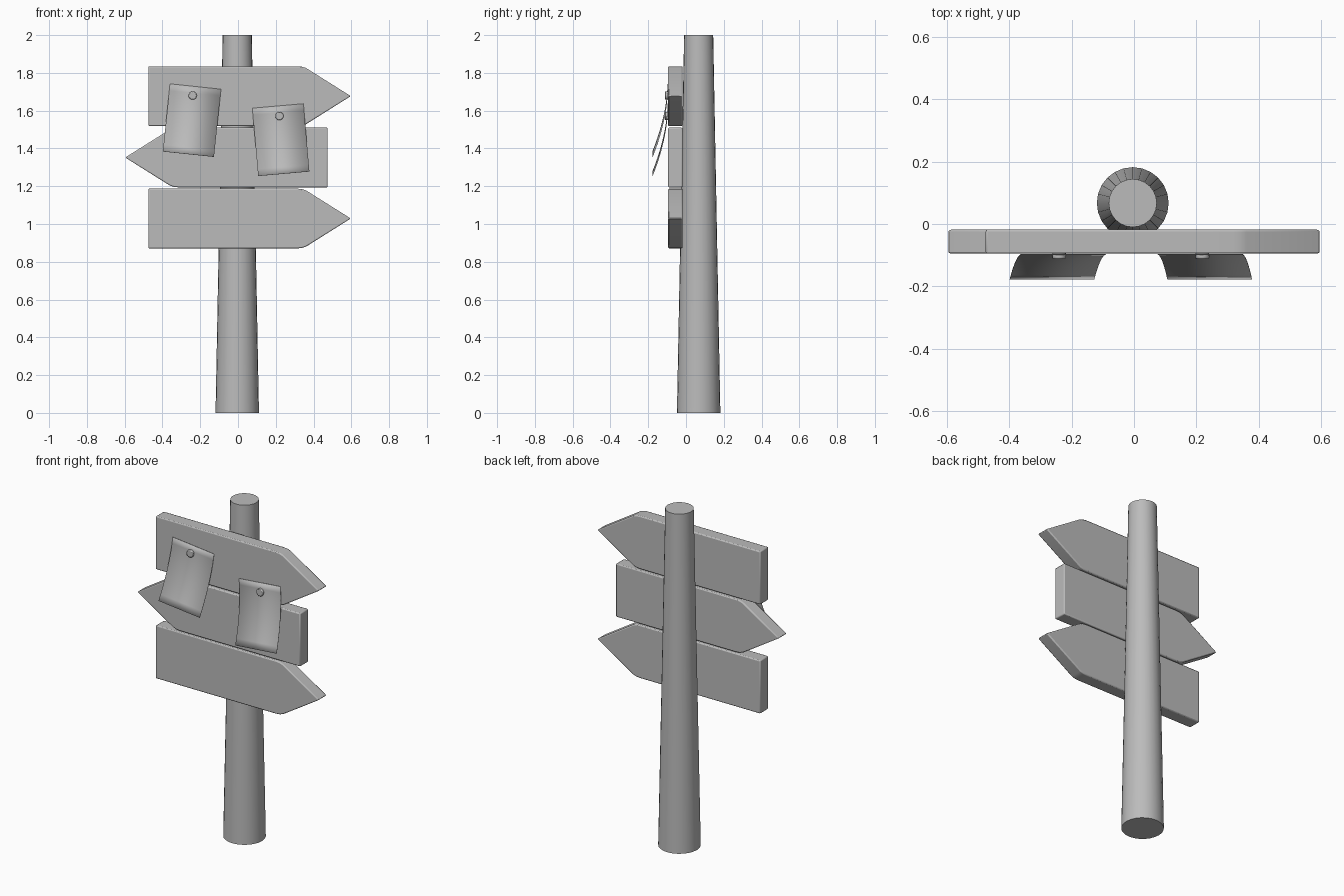
import bpy
import bmesh
from math import radians, sin, cos
from mathutils import Vector

cube = bpy.data.objects.get("Cube")
if cube:
    bpy.data.objects.remove(cube, do_unlink=True)

GREY = (0.5, 0.5, 0.5, 1)
mat = bpy.data.materials.new("plain grey")
mat.use_nodes = True
mat.diffuse_color = GREY
mat.node_tree.nodes["Principled BSDF"].inputs["Base Color"].default_value = GREY

BOARD_FRONT, BOARD_BACK = -0.095, -0.018


def finish(obj, angle=35):
    """Give an object its colour and smooth shading with sharp edges."""
    obj.data.materials.append(mat)
    bpy.ops.object.select_all(action="DESELECT")
    obj.select_set(True)
    bpy.context.view_layer.objects.active = obj
    bpy.ops.object.shade_smooth_by_angle(angle=radians(angle))


def mesh_object(name, bm):
    mesh = bpy.data.meshes.new(name)
    bmesh.ops.recalc_face_normals(bm, faces=bm.faces)
    bm.to_mesh(mesh)
    bm.free()
    obj = bpy.data.objects.new(name, mesh)
    bpy.context.collection.objects.link(obj)
    return obj


def add_bevel(obj, width, segments):
    bevel = obj.modifiers.new("soft edges", "BEVEL")
    bevel.width = width
    bevel.segments = segments
    bevel.limit_method = "ANGLE"


def arrow_board(name, z, side):
    """Plank with one square end and one pointed end towards side."""
    half = 0.158
    upper = [(-0.475, half), (0.315, half), (0.338, half - 0.002), (0.36, half - 0.009)]
    lower = [(x, -h) for x, h in reversed(upper)]
    outline = upper + [(0.597, 0)] + lower
    bm = bmesh.new()
    face = bm.faces.new([bm.verts.new((side * x, BOARD_FRONT, z + h)) for x, h in outline])
    solid = bmesh.ops.extrude_face_region(bm, geom=[face])
    verts = [v for v in solid["geom"] if isinstance(v, bmesh.types.BMVert)]
    bmesh.ops.translate(bm, verts=verts, vec=(0, BOARD_BACK - BOARD_FRONT, 0))
    obj = mesh_object(name, bm)
    add_bevel(obj, 0.006, 2)
    finish(obj)


def paper_note(name, x, z, tilt):
    """Sheet hanging from its top edge, curling away from the board."""
    rows, width, length = 10, 0.272, 0.36
    right = Vector((cos(tilt), 0, sin(tilt)))
    down = Vector((sin(tilt), 0, -cos(tilt)))
    bm = bmesh.new()
    previous = None
    for i in range(rows + 1):
        t = i / rows
        curl = Vector((x, BOARD_FRONT - 0.003 - 0.08 * t ** 1.8, z))
        row = [bm.verts.new(curl + down * length * t + right * s * width / 2) for s in (-1, 1)]
        if previous:
            bm.faces.new((previous[0], row[0], row[1], previous[1]))
        previous = row
    obj = mesh_object(name, bm)
    thick = obj.modifiers.new("paper thickness", "SOLIDIFY")
    thick.thickness = 0.002
    finish(obj)


def pin(name, x, z):
    """Round pin head pressed through a note."""
    bpy.ops.mesh.primitive_cylinder_add(vertices=16, radius=0.022, depth=0.02,
                                        location=(x, -0.102, z), rotation=(radians(90), 0, 0))
    obj = bpy.context.object
    obj.name = name
    add_bevel(obj, 0.004, 2)
    finish(obj)


# Tapered post
bpy.ops.mesh.primitive_cone_add(vertices=24, radius1=0.115, radius2=0.077, depth=2,
                                location=(-0.004, 0.067, 1))
post = bpy.context.object
post.name = "post"
finish(post)

# Direction boards
arrow_board("top_board", 1.677, 1)
arrow_board("middle_board", 1.352, -1)
arrow_board("bottom_board", 1.029, 1)

# Notes and their pins
paper_note("right_note", -0.225, 1.728, radians(-6))
paper_note("left_note", 0.211, 1.625, radians(5))
pin("right_pin", -0.24, 1.68)
pin("left_pin", 0.219, 1.572)
